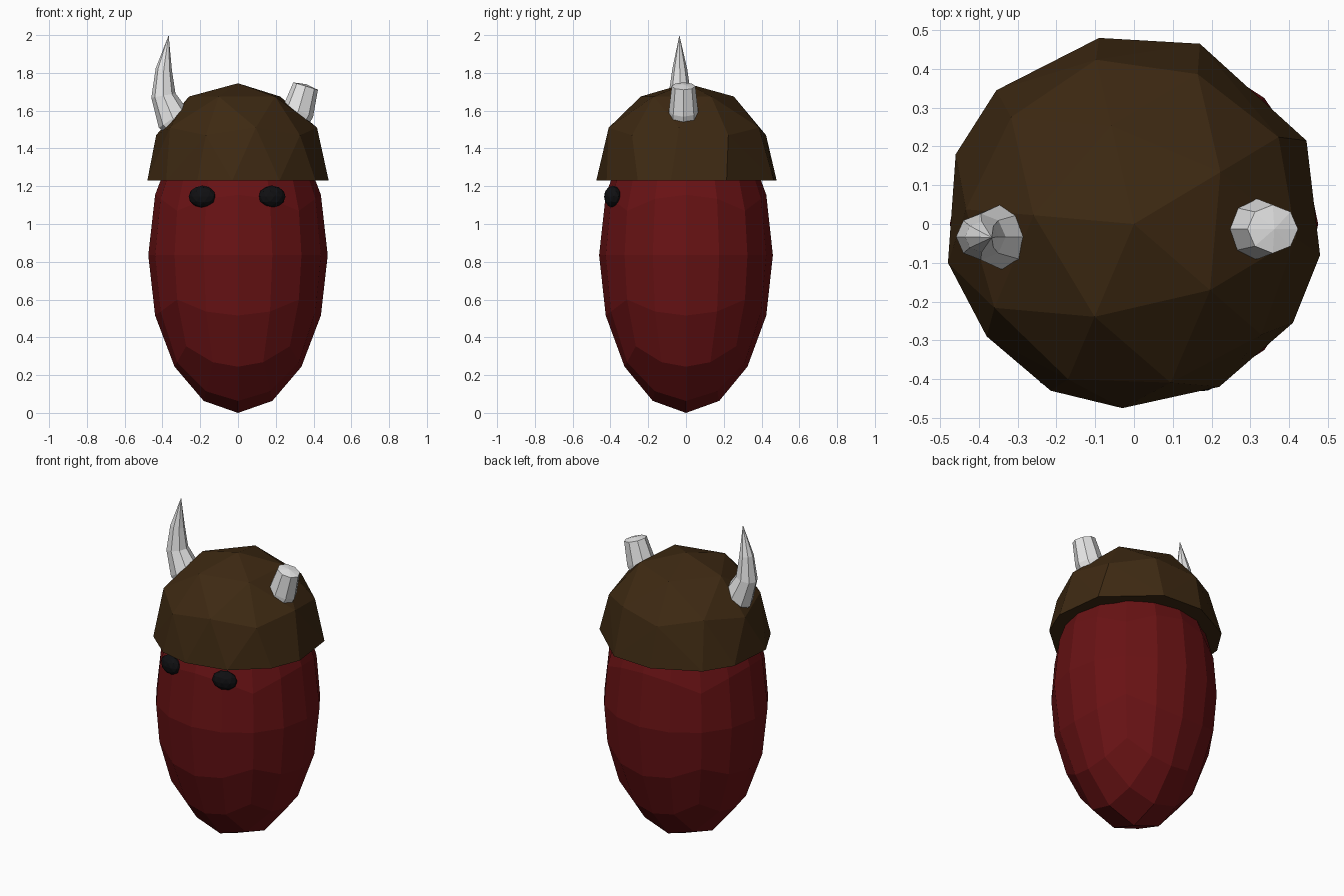
import bpy
import bmesh
from math import cos, sin, tan, pi, radians
from mathutils import Vector, Matrix

old = bpy.data.objects.get("Cube")
if old:
    bpy.data.objects.remove(old, do_unlink=True)


def make_material(name, red, green, blue):
    mat = bpy.data.materials.new(name)
    mat.use_nodes = True
    color = (red, green, blue, 1)
    mat.diffuse_color = color
    shader = next(n for n in mat.node_tree.nodes if n.type == 'BSDF_PRINCIPLED')
    shader.inputs["Base Color"].default_value = color
    shader.inputs["Roughness"].default_value = 0.8
    return mat


dark_red = make_material("dark red", 0.14, 0.006, 0.007)
brown = make_material("brown", 0.047, 0.022, 0.006)
bone_white = make_material("bone white", 0.8, 0.8, 0.8)
black = make_material("black", 0.005, 0.005, 0.006)


def finish(bm, name, material):
    """Turn a bmesh into a flat shaded object."""
    bmesh.ops.recalc_face_normals(bm, faces=bm.faces)
    mesh = bpy.data.meshes.new(name)
    bm.to_mesh(mesh)
    bm.free()
    mesh.materials.append(material)
    obj = bpy.data.objects.new(name, mesh)
    bpy.context.collection.objects.link(obj)


def polar(radius, degrees, z):
    angle = radians(degrees)
    return Vector((radius * cos(angle), radius * sin(angle), z))


# Body: a subdivided cube rounded into a tall egg
bm = bmesh.new()
bmesh.ops.create_cube(bm, size=2)
bmesh.ops.subdivide_edges(bm, edges=bm.edges[:], cuts=3, use_grid_fill=True)
for v in bm.verts:
    v.co = Vector([tan(c * pi / 4) for c in v.co]).normalized()
bmesh.ops.scale(bm, vec=(0.475, 0.46, 0.835), verts=bm.verts[:])
bmesh.ops.translate(bm, vec=(0, 0, 0.835), verts=bm.verts[:])
finish(bm, "body", dark_red)

# Helmet: faceted dome with an uneven rim
rim = [(-.09, .48), (.17, .465), (.445, .215), (.48, -.08), (.41, -.255),
       (.22, -.42), (-.03, -.475), (-.215, -.43), (-.38, -.29),
       (-.48, -.1), (-.46, .18), (-.355, .345)]
points = [Vector((x, y, 1.23)) for x, y in rim]
points.append(Vector((0, 0, 1.745)))
for i in range(5):
    turn = i * 72 - 113
    points.append(polar(0.26, turn, 1.675))
    points.append(polar(0.435, turn, 1.47))
    points.append(polar(0.42, turn + 36, 1.51))
bm = bmesh.new()
for p in points:
    bm.verts.new(p)
bmesh.ops.convex_hull(bm, input=bm.verts[:])
finish(bm, "helmet", brown)


# Horns: tapering rings swept along a path in the xz plane
def make_horn(name, path, y, tip, sides=8):
    bm = bmesh.new()
    rings = []
    centers = [Vector((x, y, z)) for x, z, r in path]
    ends = centers + [tip]
    for i, (x, z, r) in enumerate(path):
        along = (ends[i + 1] - ends[max(i - 1, 0)]).normalized()
        side = Vector((0, 1, 0))
        up = along.cross(side)
        rings.append([bm.verts.new(centers[i] + r * (
            side * cos(2 * pi * k / sides) * 0.92 + up * sin(2 * pi * k / sides)))
            for k in range(sides)])
    point = bm.verts.new(tip)
    bm.faces.new(rings[0])
    for k in range(sides):
        n = (k + 1) % sides
        for low, high in zip(rings, rings[1:]):
            bm.faces.new((low[k], low[n], high[n], high[k]))
        bm.faces.new((rings[-1][k], rings[-1][n], point))
    finish(bm, name, bone_white)


make_horn("right_horn",
          [(-.27, 1.5, .09), (-.345, 1.56, .09), (-.395, 1.68, .065),
           (-.393, 1.82, .043)],
          -0.033, Vector((-.367, -.035, 2.0)))

# The left horn is snapped off, with a shallow end
make_horn("left_horn",
          [(.27, 1.52, .09), (.32, 1.6, .084), (.358, 1.73, .068)],
          -0.013, Vector((.362, -.013, 1.74)))

# Eyes
for name, x in (("right_eye", -0.19), ("left_eye", 0.18)):
    bm = bmesh.new()
    bmesh.ops.create_icosphere(bm, subdivisions=2, radius=1)
    bmesh.ops.scale(bm, vec=(0.074, 0.043, 0.058), verts=bm.verts[:])
    bmesh.ops.rotate(bm, verts=bm.verts[:], matrix=Matrix.Rotation(x * 1.5, 3, 'Z'))
    bmesh.ops.translate(bm, vec=(x, -0.388, 1.145), verts=bm.verts[:])
    finish(bm, name, black)
